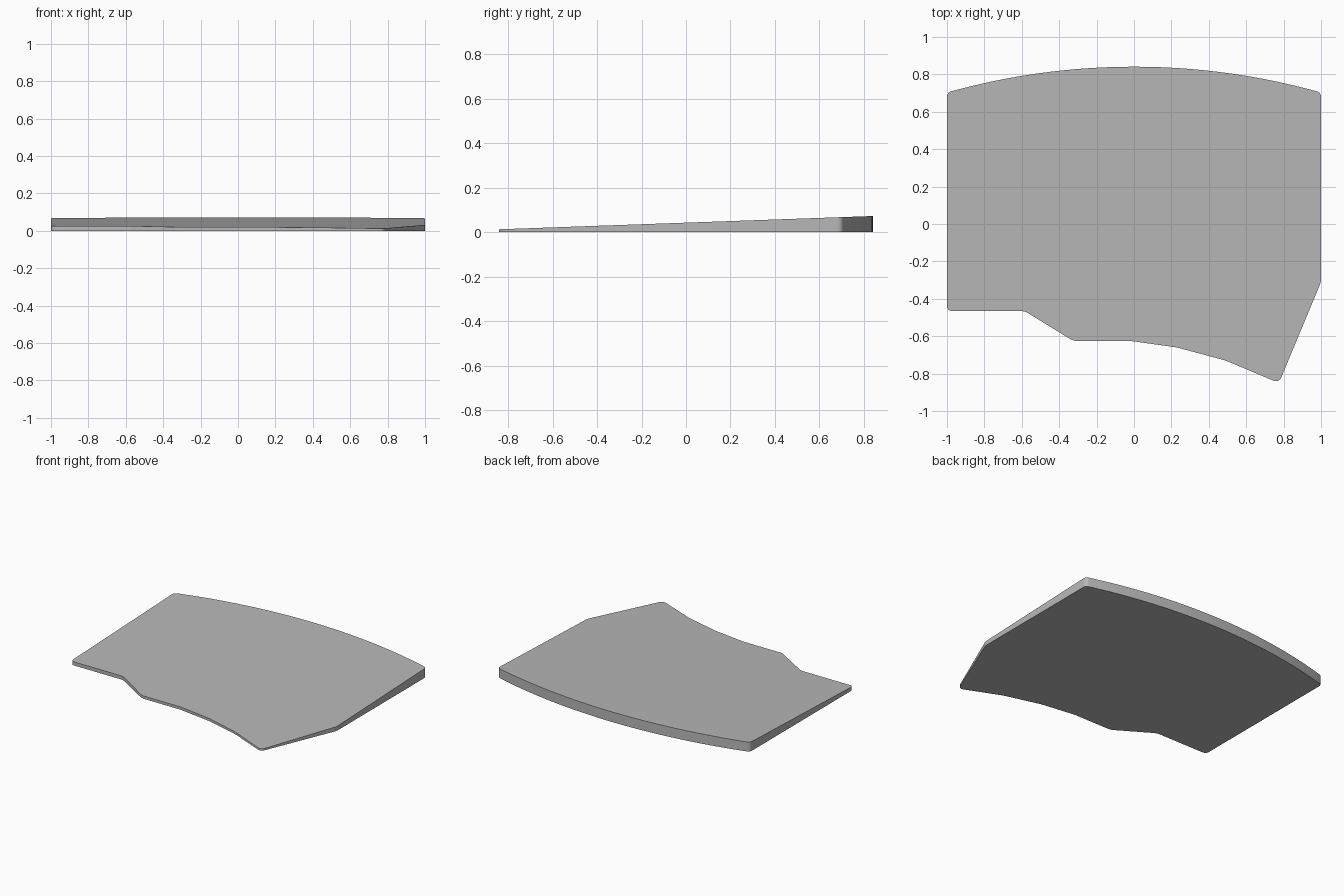
import bpy, bmesh, math
from mathutils import Vector

cube = bpy.data.objects.get("Cube")
if cube:
    bpy.data.objects.remove(cube, do_unlink=True)

# Plain grey material
grey = bpy.data.materials.new("light_grey")
grey.use_nodes = True
color = (0.48, 0.48, 0.48, 1)
grey.diffuse_color = color
bsdf = next(n for n in grey.node_tree.nodes if n.type == 'BSDF_PRINCIPLED')
bsdf.inputs["Base Color"].default_value = color


def rounded(prev, corner, nxt, cut, steps=6):
    """Replace a corner by a small curve that starts and ends cut away from it."""
    p, c, n = Vector(prev), Vector(corner), Vector(nxt)
    if cut == 0:
        return [c]
    a, b = c + (p - c).normalized() * cut, c + (n - c).normalized() * cut
    return [a * (1 - t) ** 2 + c * 2 * t * (1 - t) + b * t * t
            for t in (i / steps for i in range(steps + 1))]


def top_height(y):
    """Sloping top: thin at the front, thick at the back."""
    return 0.0425 + 0.0355 * y


# Front and side corners, counter-clockwise: x, y, rounding
outline = [(-1, -0.465, 0.03), (-0.585, -0.465, 0.025), (-0.325, -0.625, 0.02),
           (-0.02, -0.625, 0.02), (0.23, -0.66, 0.02), (0.49, -0.73, 0.02),
           (0.775, -0.85, 0.035), (1, -0.31, 0.02)]

# Back edge: shallow circular arc between the two rear corners
rise, peak = 0.138, 0.841
radius = (1 + rise ** 2) / (2 * rise)
half = math.asin(1 / radius)
segments = 32
for i in range(segments + 1):
    a = half - 2 * half * i / segments
    end = i in (0, segments)
    outline.append((radius * math.sin(a), peak - radius * (1 - math.cos(a)),
                    0.025 if end else 0))

points = []
for i, (x, y, cut) in enumerate(outline):
    nxt = outline[(i + 1) % len(outline)]
    points += rounded(outline[i - 1][:2], (x, y), nxt[:2], cut)

# Wedge plate: flat base, sloping top, vertical rim
bm = bmesh.new()
base = [bm.verts.new((p.x, p.y, 0)) for p in points]
top = [bm.verts.new((p.x, p.y, top_height(p.y))) for p in points]
bm.faces.new(top)
bm.faces.new(base[::-1])
for i in range(len(points)):
    j = (i + 1) % len(points)
    bm.faces.new((base[i], base[j], top[j], top[i]))
bmesh.ops.recalc_face_normals(bm, faces=bm.faces)
mesh = bpy.data.meshes.new("wedge_plate")
bm.to_mesh(mesh)
bm.free()
mesh.materials.append(grey)
plate = bpy.data.objects.new("wedge_plate", mesh)
bpy.context.collection.objects.link(plate)

# Smooth rim, crisp top and bottom edges
bpy.ops.object.select_all(action='DESELECT')
plate.select_set(True)
bpy.context.view_layer.objects.active = plate
bpy.ops.object.shade_smooth_by_angle(angle=math.radians(30))
